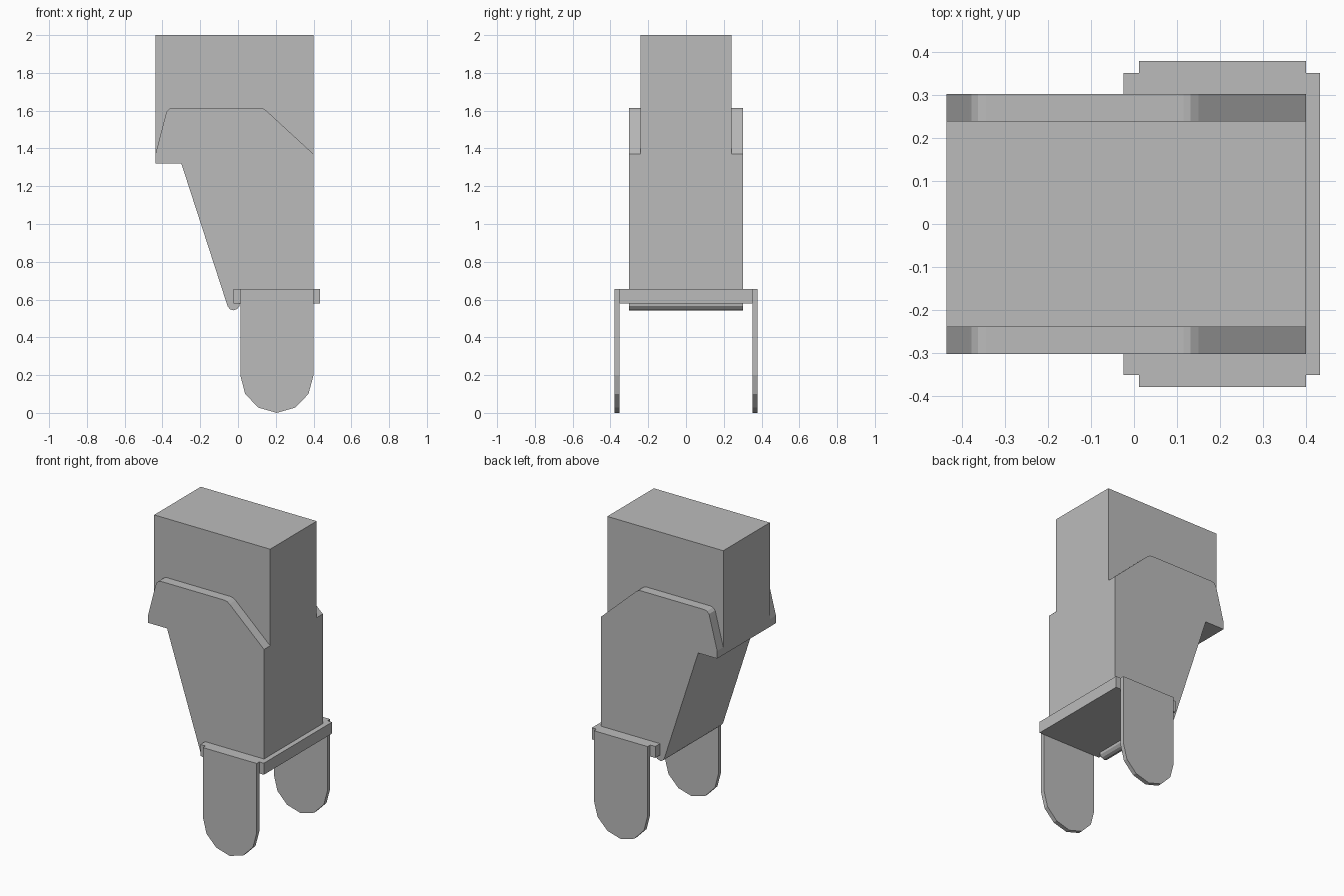
import bpy
import bmesh

# Remove the default object
cube = bpy.data.objects.get("Cube")
if cube:
    bpy.data.objects.remove(cube, do_unlink=True)

GREY = (0.5, 0.5, 0.5, 1.0)
grey = bpy.data.materials.new("plain_grey")
grey.use_nodes = True
grey.diffuse_color = GREY
grey.node_tree.nodes["Principled BSDF"].inputs["Base Color"].default_value = GREY


def prism(name, profile, y0, y1):
    """Extrude a closed (x, z) profile along y."""
    bm = bmesh.new()
    face = bm.faces.new([bm.verts.new((x, y0, z)) for x, z in profile])
    out = bmesh.ops.extrude_face_region(bm, geom=[face])
    verts = [v for v in out["geom"] if isinstance(v, bmesh.types.BMVert)]
    bmesh.ops.translate(bm, verts=verts, vec=(0, y1 - y0, 0))
    bmesh.ops.recalc_face_normals(bm, faces=bm.faces)
    mesh = bpy.data.meshes.new(name)
    bm.to_mesh(mesh)
    bm.free()
    mesh.materials.append(grey)
    obj = bpy.data.objects.new(name, mesh)
    bpy.context.collection.objects.link(obj)
    return obj


def rect(x0, x1, z0, z1):
    return [(x0, z0), (x1, z0), (x1, z1), (x0, z1)]


LEFT, RIGHT = -0.437, 0.4

# Upper block
prism("upper_block", rect(LEFT, RIGHT, 1.32, 2.0), -0.24, 0.24)

# Tapered body with rounded shoulder and a small rounded lip underneath
body = [
    (LEFT, 1.37), (-0.385, 1.57), (-0.378, 1.595), (-0.363, 1.61), (-0.345, 1.615),
    (0.115, 1.615), (0.132, 1.612), (0.15, 1.6), (RIGHT, 1.37),
    (RIGHT, 0.6), (0.012, 0.6), (0.008, 0.565), (-0.005, 0.55), (-0.025, 0.543),
    (-0.042, 0.548), (-0.055, 0.565), (-0.3, 1.32), (LEFT, 1.32),
]
prism("tapered_body", body, -0.303, 0.303)

# Collar plate around the foot of the body
prism("collar_plate", rect(-0.025, 0.433, 0.58, 0.655), -0.352, 0.352)

# Pair of legs with faceted round ends
leg = [
    (0.012, 0.655), (0.012, 0.2), (0.038, 0.1), (0.108, 0.028), (0.205, 0),
    (0.302, 0.028), (0.373, 0.1), (RIGHT, 0.2), (RIGHT, 0.655),
]
for name, side in (("front_leg", -1), ("back_leg", 1)):
    prism(name, leg, side * 0.352, side * 0.379)
